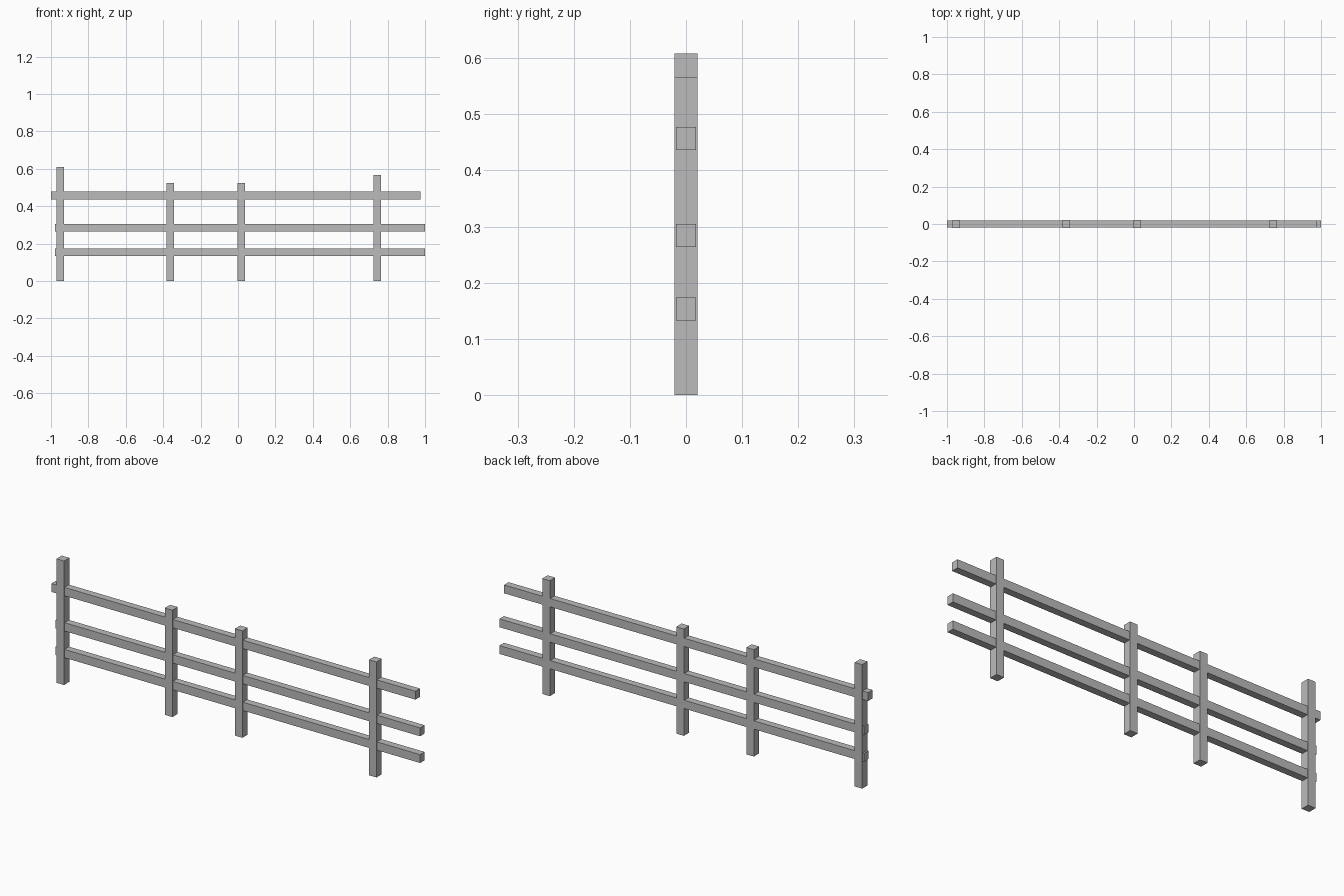
import bpy

cube = bpy.data.objects.get("Cube")
if cube:
    bpy.data.objects.remove(cube, do_unlink=True)

# Single flat grey
GREY = (0.5, 0.5, 0.5, 1.0)
grey = bpy.data.materials.new("fence_grey")
grey.use_nodes = True
grey.diffuse_color = GREY
grey.node_tree.nodes["Principled BSDF"].inputs["Base Color"].default_value = GREY


def beam(name, centre, size):
    """Square-cut timber with its scale applied."""
    bpy.ops.mesh.primitive_cube_add(size=1, location=centre)
    obj = bpy.context.object
    obj.name = name
    obj.scale = size
    bpy.ops.object.transform_apply(location=False, rotation=False, scale=True)
    obj.data.materials.append(grey)


POST = 0.041
RAIL_DEPTH = 0.035
RAIL_HEIGHT = 0.041

# Upright posts: position along the fence and height
posts = {
    "right_end_post": (-0.95, 0.608),
    "right_middle_post": (-0.362, 0.524),
    "left_middle_post": (0.018, 0.524),
    "left_end_post": (0.745, 0.566),
}
for name, (x, height) in posts.items():
    beam(name, (x, 0, height / 2), (POST, POST, height))

# Horizontal rails running through the posts: start, end and height
rails = {
    "top_rail": (-1.0, 0.975, 0.457),
    "middle_rail": (-0.978, 1.0, 0.284),
    "bottom_rail": (-0.978, 1.0, 0.153),
}
for name, (start, end, z) in rails.items():
    beam(name, ((start + end) / 2, 0, z), (end - start, RAIL_DEPTH, RAIL_HEIGHT))
